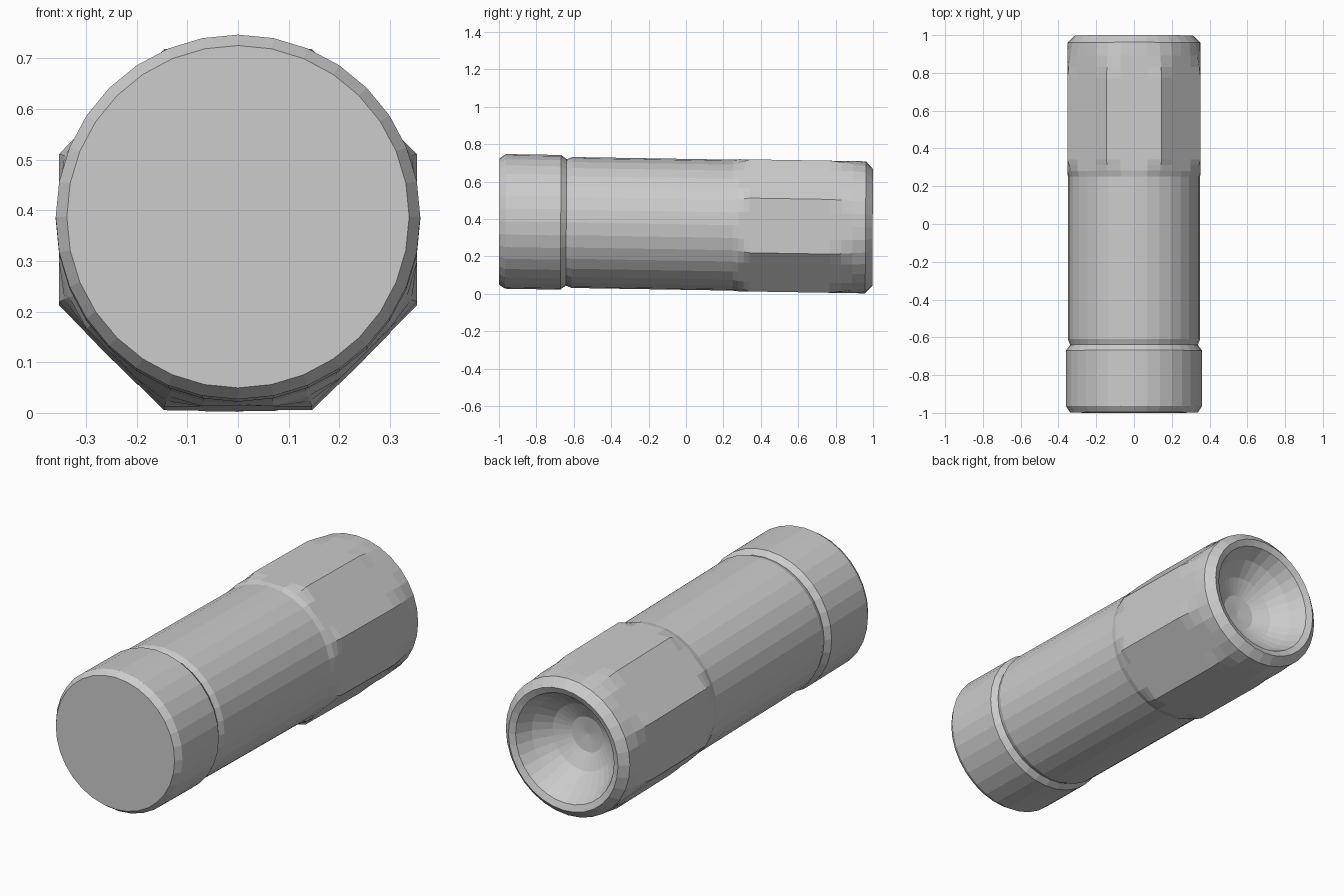
import bpy, bmesh, math

if "Cube" in bpy.data.objects:
    bpy.data.objects.remove(bpy.data.objects["Cube"])

SIDES = 32
APOTHEM = 0.353
TILT = 0.0165          # slight droop toward the open end
MID_Z = 0.371


def octagon_radius(a):
    step = math.pi / 4
    d = (a + step / 2) % step - step / 2
    return APOTHEM / math.cos(d)


def loft(name, profile, octagonal=False):
    """Sweep (y, radius) pairs around the y axis, optionally clipped by an octagon."""
    bm = bmesh.new()
    rings = []
    for y, r in profile:
        if r == 0:
            rings.append([bm.verts.new((0, y, MID_Z - TILT * y))])
            continue
        ring = []
        for i in range(SIDES):
            a = 2 * math.pi * i / SIDES
            rr = min(r, octagon_radius(a)) if octagonal else r
            ring.append(bm.verts.new((rr * math.cos(a),
                                      y + TILT * rr * math.sin(a) * 0.4,
                                      MID_Z - TILT * y + rr * math.sin(a))))
        rings.append(ring)
    for a, b in zip(rings, rings[1:]):
        for i in range(SIDES):
            j = (i + 1) % SIDES
            if len(a) == 1:
                bm.faces.new((a[0], b[i], b[j]))
            elif len(b) == 1:
                bm.faces.new((a[i], b[0], a[j]))
            else:
                bm.faces.new((a[i], b[i], b[j], a[j]))
    # every part is wound the same way, so faces already agree: make them point outward
    if bm.faces:
        bmesh.ops.recalc_face_normals(bm, faces=bm.faces)
    mesh = bpy.data.meshes.new(name)
    bm.to_mesh(mesh)
    bm.free()
    obj = bpy.data.objects.new(name, mesh)
    bpy.context.collection.objects.link(obj)
    return obj


# drive end collar with a chamfered flat face and a groove behind it
loft("drive_collar", [(-0.998, 0), (-0.998, 0.338), (-0.965, 0.36),
                      (-0.67, 0.36), (-0.64, 0.338)])

# round shaft, octagonal head with turned chamfers, and the hollow end
loft("shaft_and_head", [
    (-0.64, 0.338), (-0.61, 0.35), (0.25, 0.35),
    (0.28, 0.361), (0.31, 0.371), (0.34, 0.383),
    (0.77, 0.383), (0.83, 0.374), (0.89, 0.364), (0.96, 0.353),
    (0.998, 0.312), (0.985, 0.28), (0.91, 0.24), (0.84, 0.17),
    (0.80, 0.09), (0.79, 0)], octagonal=True)
